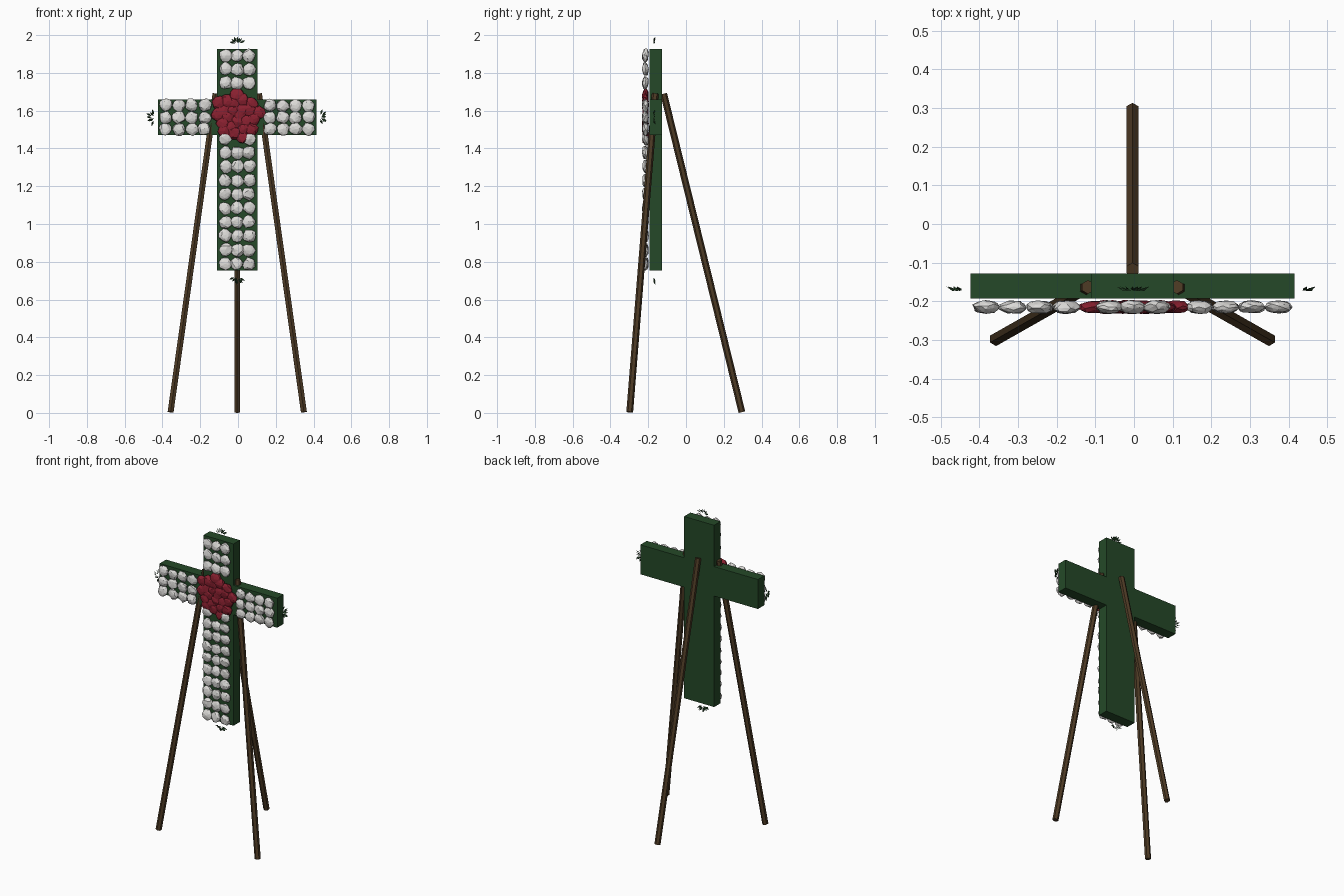
import bpy, bmesh, math, random
from mathutils import Vector, Matrix

if "Cube" in bpy.data.objects:
    bpy.data.objects.remove(bpy.data.objects["Cube"])

random.seed(4)
CX, CZ = -0.004, 1.565          # centre of the crossing


def material(name, rgb):
    m = bpy.data.materials.new(name)
    m.diffuse_color = (*rgb, 1)
    m.use_nodes = True
    m.node_tree.nodes["Principled BSDF"].inputs["Base Color"].default_value = m.diffuse_color
    return m


GREEN = material("foam green", (0.018, 0.066, 0.021))
LEAF = material("leaf green", (0.02, 0.06, 0.022))
WHITE = material("petal white", (0.72, 0.71, 0.69))
RED = material("petal red", (0.26, 0.015, 0.03))
WOOD = material("dark wood", (0.075, 0.043, 0.018))


def finish(bm, name, mat):
    me = bpy.data.meshes.new(name)
    bm.to_mesh(me)
    bm.free()
    me.materials.append(mat)
    ob = bpy.data.objects.new(name, me)
    bpy.context.collection.objects.link(ob)
    return ob


# Cross board: one outline extruded backwards
def cross_board():
    w, a, lo, hi, b0, b1 = 0.107, 0.419, 0.755, 1.926, 1.47, 1.66
    half = [(w, lo), (w, b0), (a, b0), (a, b1), (w, b1), (w, hi)]
    outline = half + [(-x, z) for x, z in reversed(half)]
    bm = bmesh.new()
    face = bm.faces.new([bm.verts.new((CX + x, -0.193, z)) for x, z in outline])
    ext = bmesh.ops.extrude_face_region(bm, geom=[face])
    bmesh.ops.translate(bm, vec=(0, 0.065, 0),
                        verts=[v for v in ext["geom"] if isinstance(v, bmesh.types.BMVert)])
    bmesh.ops.recalc_face_normals(bm, faces=bm.faces)
    finish(bm, "cross_board", GREEN)


# Easel leg: six-sided pole between two points
def leg(name, foot, top):
    foot, top = Vector(foot), Vector(top)
    d = top - foot
    bm = bmesh.new()
    bmesh.ops.create_cone(bm, cap_ends=True, segments=6, radius1=0.018, radius2=0.018, depth=d.length)
    side = Vector((d.y, -d.x, 0)).normalized()
    up = d.normalized()
    rot = Matrix((side, up.cross(side), up)).transposed().to_4x4()
    bm.transform(Matrix.Translation((foot + top) / 2) @ rot)
    finish(bm, name, WOOD)


# Flower heads: flattened, slightly crumpled balls
def flowers(name, spots, r, mat):
    bm = bmesh.new()
    for x, z in spots:
        spin = Matrix.Rotation(random.uniform(0, 6.28), 4, 'Y')
        tilt = Matrix.Rotation(random.uniform(-0.15, 0.15), 4, 'X')
        x += random.uniform(-0.003, 0.003)
        z += random.uniform(-0.003, 0.003)
        m = Matrix.Translation((x, -0.215, z)) @ tilt @ Matrix.Diagonal((r, 0.017, r, 1)) @ spin
        res = bmesh.ops.create_icosphere(bm, subdivisions=2, radius=1)
        for v in res["verts"]:
            v.co = m @ (v.co * random.uniform(0.86, 1.1))
    finish(bm, name, mat)


# Leaf sprig: fan of thin blades pointing outwards from an end of the cross
def sprig(name, base, angle):
    bm = bmesh.new()
    for i in range(7):
        a = angle + math.radians(-66 + 22 * i + random.uniform(-8, 8))
        out = Vector((math.cos(a), 0, math.sin(a)))
        across = Vector((-out.z, 0.5, out.x))
        start = Vector(base) + out * random.uniform(0.006, 0.018)
        ln = random.uniform(0.028, 0.034)
        pts = [start,
               start + out * ln * 0.5 + across * 0.006 + Vector((0, 0.002, 0)),
               start + out * ln + Vector((0, 0.010, 0)),
               start + out * ln * 0.5 - across * 0.006 + Vector((0, 0.002, 0))]
        v = [bm.verts.new(p) for p in pts]
        bm.faces.new((v[0], v[1], v[2]))
        bm.faces.new((v[0], v[2], v[3]))
    finish(bm, name, LEAF)


cross_board()
leg("front_leg_left", (CX - 0.353, -0.298, 0.004), (CX - 0.115, -0.163, 1.69))
leg("front_leg_right", (CX + 0.353, -0.298, 0.004), (CX + 0.115, -0.163, 1.69))
leg("back_leg", (CX, 0.296, 0.004), (CX, -0.118, 1.69))

# White flowers along post and bar, leaving the middle free
post = [(CX + 0.063 * i, 0.79 + 0.0735 * k) for k in range(16) for i in (-1, 0, 1)]
post = [p for p in post if not 1.47 < p[1] < 1.66]
bar = [(CX - 0.378 + 0.0687 * k, CZ + 0.063 * i) for k in range(12) for i in (-1, 0, 1)]
white = [p for p in post + bar if math.hypot(p[0] - CX, p[1] - CZ) > 0.125]
flowers("white_flowers", white, 0.035, WHITE)

# Red centre bouquet in a spiral
red = []
for i in range(24):
    rad, a = 0.119 * math.sqrt((i + 0.3) / 24), i * 2.39996
    red.append((CX + rad * math.cos(a), CZ + 0.01 + rad * math.sin(a)))
flowers("red_flowers", red, 0.038, RED)

# Leaf sprigs at the four ends
sprig("leaf_sprig_right", (CX + 0.437, -0.172, CZ), 0)
sprig("leaf_sprig_left", (CX - 0.437, -0.172, CZ), math.pi)
sprig("leaf_sprig_top", (CX, -0.172, 1.952), math.pi / 2)
sprig("leaf_sprig_bottom", (CX, -0.172, 0.722), -math.pi / 2)
